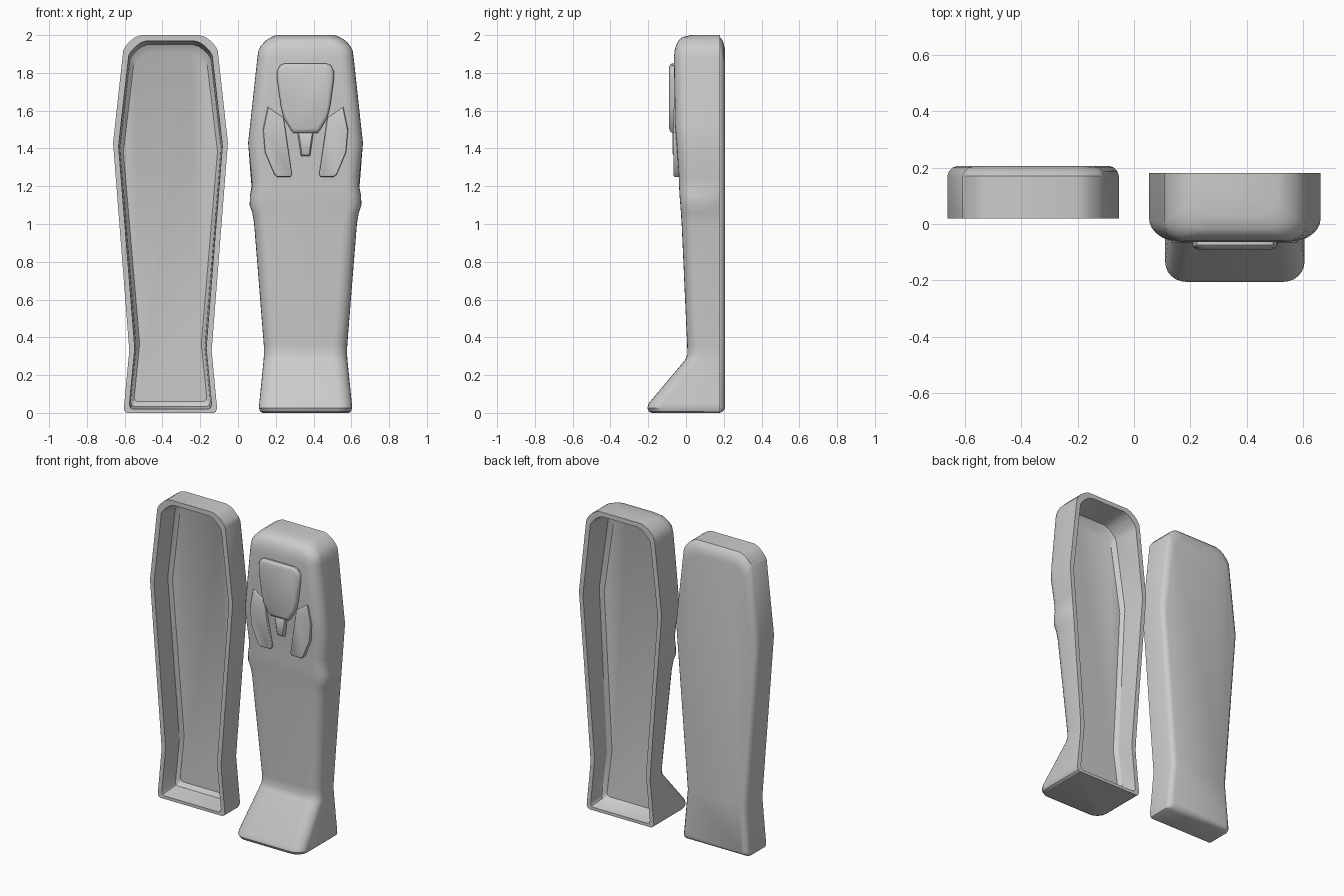
import bpy, bmesh, math

if "Cube" in bpy.data.objects:
    bpy.data.objects.remove(bpy.data.objects["Cube"])

CX = 0.3575      # sideways offset of each half
RIM = 0.18       # y of the lid's open edge

# half outline of the coffin: (half width, z)
OUTLINE = [(0.228, 0), (0.24, 0.006), (0.247, 0.022), (0.218, 0.33), (0.304, 1.43),
           (0.25, 1.92), (0.237, 1.943), (0.21, 1.972), (0.185, 1.99), (0.155, 2.0)]


def ring(y, side, top, bottom, cx, slope=0.0):
    """Outline inset by the given amounts, at depth y (optionally leaning with z)."""
    half = [(w - side, bottom + z * (2 - top - bottom) / 2) for w, z in OUTLINE]
    pts = half + [(-w, z) for w, z in reversed(half)]
    return [(cx + x, y + slope * z, z) for x, z in pts]


def finish(ob, angle=30):
    bpy.ops.object.select_all(action='DESELECT')
    bpy.context.view_layer.objects.active = ob
    ob.select_set(True)
    bpy.ops.object.shade_smooth_by_angle(angle=math.radians(angle))


def loft(name, rings):
    """Skin a list of equal-length rings and cap both ends."""
    bm = bmesh.new()
    vs = [[bm.verts.new(p) for p in r] for r in rings]
    n = len(vs[0])
    for a, b in zip(vs, vs[1:]):
        for i in range(n):
            j = (i + 1) % n
            bm.faces.new((a[i], a[j], b[j], b[i]))
    bm.faces.new(vs[0])
    bm.faces.new(vs[-1])
    bmesh.ops.recalc_face_normals(bm, faces=bm.faces)
    me = bpy.data.meshes.new(name)
    bm.to_mesh(me)
    bm.free()
    ob = bpy.data.objects.new(name, me)
    bpy.context.collection.objects.link(ob)
    return ob


# coffin base: open tray with rounded back edge
base = loft("coffin_base", [
    ring(0.178, 0.055, 0.09, 0.06, -CX),
    ring(0.155, 0.036, 0.05, 0.035, -CX),
    ring(0.02, 0.029, 0.03, 0.02, -CX),
    ring(0.02, 0, 0, 0, -CX),
    ring(0.17, 0, 0, 0, -CX),
    ring(0.188, 0.006, 0.018, 0.004, -CX),
    ring(0.2, 0.018, 0.045, 0.012, -CX),
    ring(0.206, 0.035, 0.075, 0.025, -CX)])
finish(base)


# lid body: rounded cross-sections stacked along z
def section(z, rim_w, w, front, rx=0.075, ry=0.07, steps=6):
    half = [(rim_w, RIM), (w, 0.14)]
    for i in range(steps + 1):
        a = math.pi / 2 * i / steps
        half.append((w - rx + rx * math.cos(a), front + ry - ry * math.sin(a)))
    return [(CX + x, y, z) for x, y in half + [(-x, y) for x, y in reversed(half)]]


STATIONS = [  # z, rim half width, body half width, front y
    (0.0, 0.228, 0.228, -0.18), (0.008, 0.24, 0.24, -0.197), (0.025, 0.247, 0.247, -0.205),
    (0.05, 0.245, 0.245, -0.198), (0.28, 0.222, 0.222, -0.005), (0.31, 0.22, 0.22, 0.008),
    (0.36, 0.221, 0.221, 0.006), (1.0, 0.27, 0.272, -0.023), (1.06, 0.275, 0.282, -0.027),
    (1.1, 0.278, 0.296, -0.03), (1.15, 0.282, 0.294, -0.034), (1.2, 0.286, 0.284, -0.037),
    (1.25, 0.29, 0.287, -0.038), (1.43, 0.304, 0.304, -0.05), (1.52, 0.294, 0.294, -0.058),
    (1.88, 0.255, 0.255, -0.064), (1.92, 0.249, 0.249, -0.06), (1.945, 0.235, 0.235, -0.053),
    (1.972, 0.21, 0.21, -0.04), (1.99, 0.18, 0.18, -0.018), (2.0, 0.155, 0.155, 0.03)]
lid = loft("coffin_lid", [section(*s) for s in STATIONS])

# lid hollow
cutter = loft("lid_hollow", [
    ring(0.3, 0.029, 0.03, 0.02, CX),
    ring(RIM, 0.029, 0.03, 0.02, CX),
    ring(0.08, 0.04, 0.05, 0.035, CX, -0.04),
    ring(0.055, 0.06, 0.1, 0.05, CX, -0.04)])
cutter.hide_render = True
mod = lid.modifiers.new("hollow", 'BOOLEAN')
mod.object, mod.operation, mod.solver = cutter, 'DIFFERENCE', 'EXACT'
bpy.context.view_layer.objects.active = lid
bpy.ops.object.modifier_apply(modifier="hollow")
bpy.data.objects.remove(cutter, do_unlink=True)
finish(lid)


def relief(name, pts, back, front, inset=0.0, lip=0.0):
    """Raised panel with its front edge pulled in toward the centre."""
    mx = sum(p[0] for p in pts) / len(pts)
    mz = sum(p[1] for p in pts) / len(pts)

    def at(y, k):
        return [(CX + mx + (x - mx) * k, y, mz + (z - mz) * k) for x, z in pts]
    ob = loft(name, [at(back, 1), at(front + lip, 1), at(front + lip * 0.35, 1 - inset * 0.35),
                     at(front, 1 - inset)])
    finish(ob, 35)
    return ob


def mirrored(half):
    return half + [(-x, z) for x, z in reversed(half)]


# face
relief("face", mirrored([(0.065, 1.483), (0.075, 1.495), (0.115, 1.56), (0.13, 1.62), (0.151, 1.77),
                         (0.15, 1.81), (0.135, 1.84), (0.11, 1.85)]), -0.03, -0.09, 0.12, 0.015)
# beard
relief("beard", mirrored([(0.024, 1.36), (0.043, 1.49)]), -0.03, -0.072, 0.2, 0.012)
# headdress side flaps
for side, name in ((-1, "headdress_flap_left"), (1, "headdress_flap_right")):
    flap = [(0.072, 1.262), (0.08, 1.25), (0.15, 1.25), (0.165, 1.262), (0.215, 1.38),
            (0.225, 1.5), (0.2, 1.62), (0.115, 1.56)]
    relief(name, [(side * x, z) for x, z in flap], -0.01, -0.066, 0.04, 0.006)
